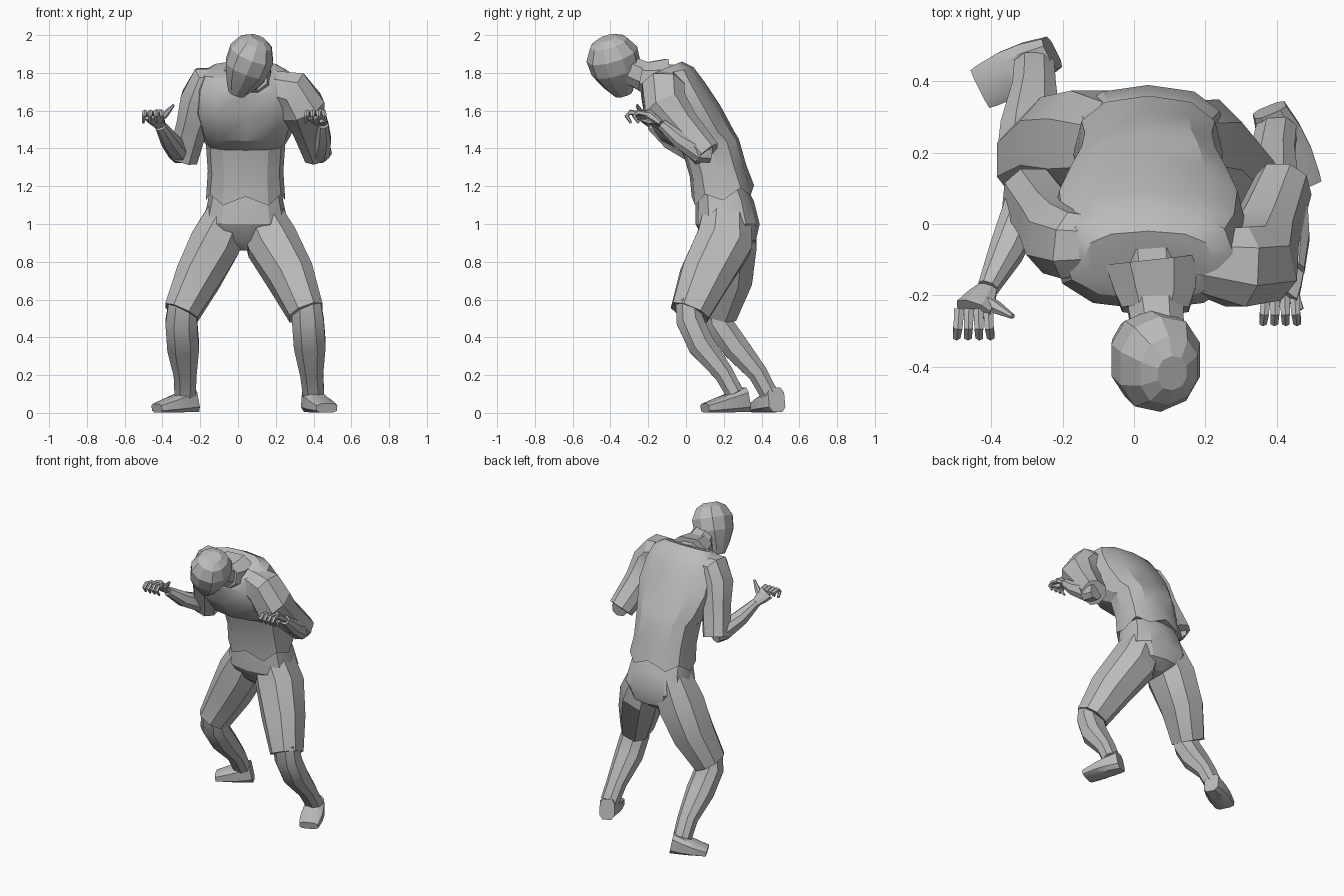
import bpy, bmesh, math
from mathutils import Vector

if "Cube" in bpy.data.objects:
    bpy.data.objects.remove(bpy.data.objects["Cube"], do_unlink=True)

# One plain grey for the whole figure
tone = (0.5, 0.5, 0.5, 1)
grey = bpy.data.materials.new("plain_grey")
grey.use_nodes = True
grey.diffuse_color = tone
grey.node_tree.nodes["Principled BSDF"].inputs["Base Color"].default_value = tone

SIDEWAYS, DEPTH, UP = Vector((1, 0, 0)), Vector((0, 1, 0)), Vector((0, 0, 1))


def skin(name, rings, crease):
    """Bridge closed rings of points into one capped mesh object."""
    bm = bmesh.new()
    loops = [[bm.verts.new((p.x, p.y, max(p.z, 0))) for p in ring] for ring in rings]
    for lower, upper in zip(loops, loops[1:]):
        for i in range(len(lower)):
            bm.faces.new((lower[i - 1], lower[i], upper[i], upper[i - 1]))
    bm.faces.new(loops[0])
    bm.faces.new(loops[-1])
    bmesh.ops.recalc_face_normals(bm, faces=bm.faces)
    mesh = bpy.data.meshes.new(name)
    bm.to_mesh(mesh)
    bm.free()
    mesh.materials.append(grey)
    part = bpy.data.objects.new(name, mesh)
    bpy.context.collection.objects.link(part)
    bpy.ops.object.select_all(action='DESELECT')
    part.select_set(True)
    bpy.context.view_layer.objects.active = part
    bpy.ops.object.shade_smooth_by_angle(angle=math.radians(crease))


def boxy_circle(sides, power, turn=0.0):
    """Unit outline between a circle and a square."""
    outline = []
    for i in range(sides):
        angle = math.tau * (i + turn) / sides
        c, s = math.cos(angle), math.sin(angle)
        outline.append((math.copysign(abs(c) ** power, c),
                        math.copysign(abs(s) ** power, s)))
    return outline


def tube(name, path, radii, side=SIDEWAYS, depth=1.0, across=None,
         sides=8, power=0.85, crease=28):
    """Skin a path; radii run along side, across (or depth times radii) the other way."""
    points = [Vector(p) for p in path]
    spans = across or [radius * depth for radius in radii]
    rings = []
    for k, centre in enumerate(points):
        ahead = points[min(k + 1, len(points) - 1)]
        behind = points[max(k - 1, 0)]
        along = (ahead - behind).normalized()
        u = (side - along * side.dot(along)).normalized()
        v = along.cross(u) * spans[k]
        rings.append([centre + u * radii[k] * c + v * s
                      for c, s in boxy_circle(sides, power, turn=0.5)])
    skin(name, rings, crease)


def trunk(name, levels, tilt=0.0, hem=0.0):
    """Levels are (height, front, back, half width); tilt lifts the back edge."""
    rings = []
    for height, front, back, width in levels:
        middle = Vector((0.04, (front + back) / 2, height))
        reach = Vector((0, (back - front) / 2, tilt))
        rings.append([middle + SIDEWAYS * width * c + reach * s
                      for c, s in boxy_circle(sides=12, power=0.8)])
    # Zigzag lower edge
    for i, point in enumerate(rings[0]):
        point.z += hem if i % 2 else -hem
    skin(name, rings, crease=28)


def hand(label, wrist, knuckle, thumb_tip):
    """Flat palm, four fingers curling forward and down, and a thumb."""
    wrist, knuckle, thumb_tip = Vector(wrist), Vector(knuckle), Vector(thumb_tip)
    middle = wrist.lerp(knuckle, 0.5)
    tube(label + "_palm", [wrist, middle, knuckle], [0.03, 0.045, 0.055], depth=0.55)
    for i in range(4):
        spread = SIDEWAYS * (i - 1.5)
        path = []
        for bend in (0, 0.8, 1.6, 2.4):
            lift = math.cos(bend - 0.7) - math.cos(0.7)
            path.append(knuckle + spread * (0.027 + 0.003 * bend)
                        - DEPTH * 0.075 * math.sin(bend) + UP * 0.05 * lift)
        tube(f"{label}_finger_{i + 1}", path, [0.016, 0.014, 0.012, 0.007], sides=6)
    bent = middle.lerp(thumb_tip, 0.5) - UP * 0.01
    tube(label + "_thumb", [middle, bent, thumb_tip], [0.022, 0.018, 0.007],
         side=DEPTH, sides=6)


def shoe(label, heel, toe):
    """Tapering shoe with a flat sole."""
    heel, toe = Vector(heel), Vector(toe)
    path, heights, widths = [], [], []
    for f in (0, 0.3, 0.6, 0.9, 1):
        half = 0.07 - 0.045 * f
        path.append(heel.lerp(toe, f) + UP * half)
        heights.append(half)
        widths.append(0.05 + 0.06 * f * (1.2 - f))
    tube(label + "_shoe", path, heights, side=UP, across=widths, power=0.6)


# Shirt, seat of the shorts
trunk("shirt", [
    (1.15, 0.03, 0.36, 0.21), (1.28, 0.02, 0.32, 0.2), (1.42, -0.02, 0.28, 0.21),
    (1.47, -0.13, 0.25, 0.24), (1.6, -0.22, 0.18, 0.28), (1.72, -0.24, 0.1, 0.27),
    (1.8, -0.21, 0.04, 0.24), (1.83, -0.17, -0.02, 0.18)], tilt=0.03, hem=0.025)
trunk("shorts_seat", [
    (0.86, 0.16, 0.3, 0.05), (0.91, 0.1, 0.37, 0.17), (1, 0.05, 0.39, 0.225),
    (1.12, 0.05, 0.36, 0.2), (1.24, 0.06, 0.3, 0.18)])

# Collar, neck and bowed head
tube("collar", [(0.05, -0.1, 1.77), (0.06, -0.19, 1.77), (0.06, -0.24, 1.78)],
     [0.14, 0.12, 0.1], depth=0.8)
tube("neck", [(0.05, -0.08, 1.76), (0.06, -0.22, 1.78), (0.07, -0.33, 1.83)],
     [0.09, 0.085, 0.075])
chin, crown = Vector((-0.01, -0.33, 1.69)), Vector((0.11, -0.42, 1.99))
tube("head", [chin.lerp(crown, f) for f in (0, 0.2, 0.45, 0.7, 0.9, 0.98)],
     [0.045, 0.085, 0.12, 0.125, 0.09, 0.045],
     depth=1.12, sides=10, power=0.9, crease=12)

# Sleeves hang from the shoulders and swing back to the elbows
tube("right_sleeve", [
    (-0.07, -0.06, 1.75), (-0.17, -0.06, 1.745), (-0.2, -0.04, 1.66),
    (-0.24, 0.01, 1.53), (-0.29, 0.08, 1.35)],
    [0.08, 0.1, 0.11, 0.09, 0.085], side=DEPTH)
tube("left_sleeve", [
    (0.16, -0.1, 1.73), (0.29, -0.12, 1.7), (0.34, -0.11, 1.62),
    (0.37, -0.02, 1.52), (0.42, 0.11, 1.37)],
    [0.09, 0.12, 0.125, 0.095, 0.08], side=DEPTH)

# Forearms come forward to the raised hands
right_wrist, left_wrist = (-0.41, -0.18, 1.52), (0.45, -0.13, 1.53)
tube("right_forearm", [(-0.29, 0.1, 1.37), (-0.31, 0.04, 1.38),
                       (-0.36, -0.08, 1.44), right_wrist], [0.05, 0.06, 0.05, 0.03])
tube("left_forearm", [(0.42, 0.13, 1.37), (0.43, 0.07, 1.38),
                      (0.45, -0.04, 1.45), left_wrist], [0.05, 0.06, 0.045, 0.03])
hand("right", right_wrist, knuckle=(-0.45, -0.24, 1.58), thumb_tip=(-0.34, -0.26, 1.63))
hand("left", left_wrist, knuckle=(0.41, -0.2, 1.58), thumb_tip=(0.47, -0.24, 1.55))

# Wide shorts legs
cuff = [0.12, 0.145, 0.13, 0.1]
tube("right_shorts_leg", [(-0.04, 0.22, 1.07), (-0.12, 0.225, 0.9),
                          (-0.21, 0.22, 0.72), (-0.3, 0.17, 0.53)], cuff, depth=1.1)
tube("left_shorts_leg", [(0.11, 0.22, 1.07), (0.18, 0.2, 0.9),
                         (0.28, 0.1, 0.72), (0.36, 0.02, 0.53)], cuff, depth=1.1)

# Shins slope back to the ankles
calf = [0.08, 0.09, 0.09, 0.065, 0.06]
tube("right_shin", [(-0.29, 0.15, 0.6), (-0.3, 0.17, 0.48), (-0.29, 0.26, 0.35),
                    (-0.28, 0.38, 0.21), (-0.28, 0.44, 0.1)], calf, depth=0.85)
tube("left_shin", [(0.36, 0.01, 0.6), (0.37, 0.02, 0.49), (0.38, 0.08, 0.36),
                   (0.39, 0.2, 0.21), (0.4, 0.26, 0.1)], calf, depth=0.85)

shoe("right", heel=(-0.23, 0.48, 0), toe=(-0.43, 0.38, 0))
shoe("left", heel=(0.38, 0.32, 0), toe=(0.47, 0.1, 0))
